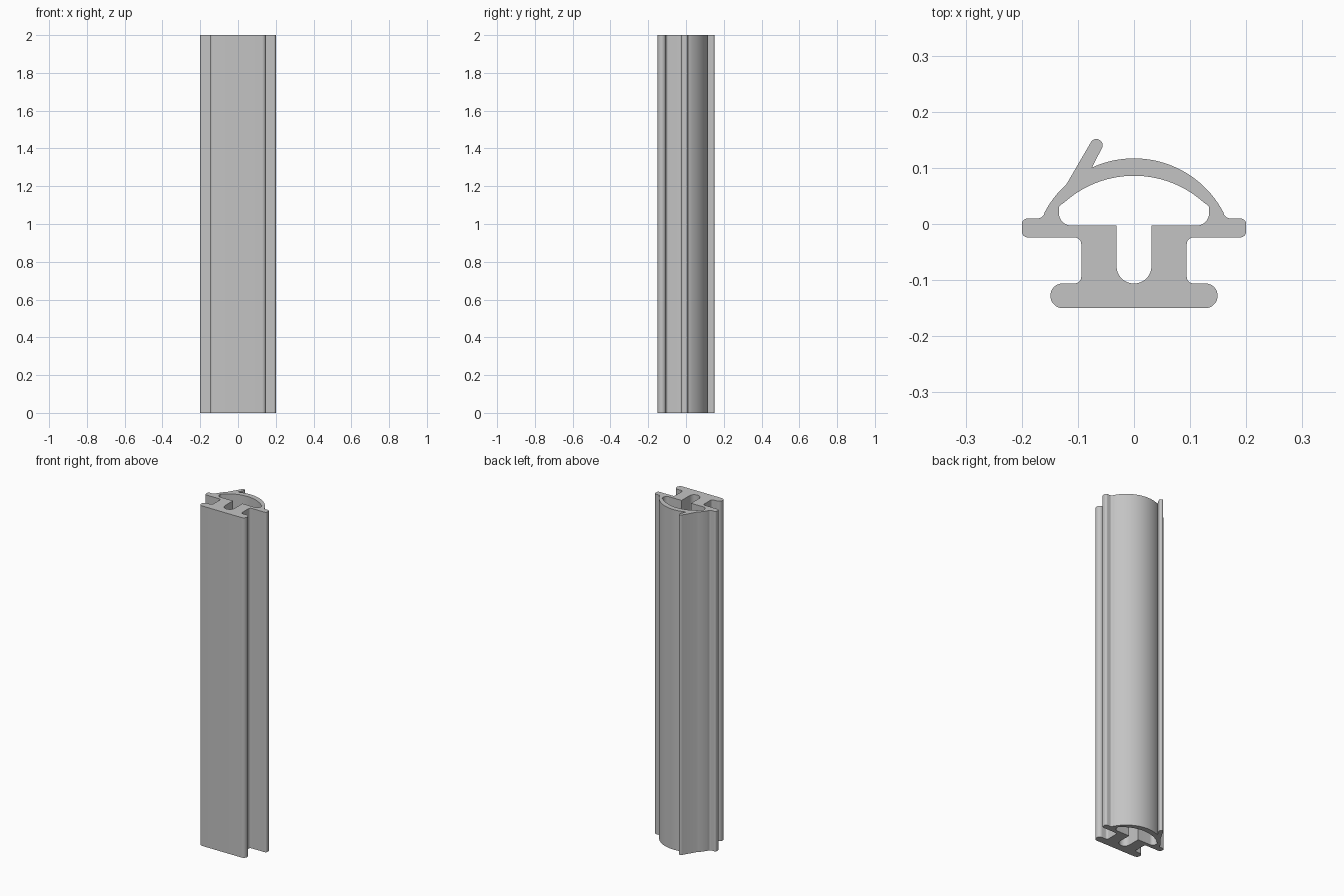
import bpy, bmesh
from math import sin, cos, tan, radians, ceil
from mathutils import Vector

cube = bpy.data.objects.get("Cube")
if cube:
    bpy.data.objects.remove(cube, do_unlink=True)

HEIGHT = 2.0


def rounded(corners):
    """Closed outline from (x, y, radius) corners, each rounded by an arc."""
    pts = []
    for i, (x, y, r) in enumerate(corners):
        p = Vector((x, y))
        if r == 0:
            pts.append(p)
            continue
        a = (Vector(corners[i - 1][:2]) - p).normalized()
        b = (Vector(corners[(i + 1) % len(corners)][:2]) - p).normalized()
        half = a.angle(b) / 2
        centre = p + (a + b).normalized() * (r / sin(half))
        start = p + a * (r / tan(half)) - centre
        end = p + b * (r / tan(half)) - centre
        sweep = start.angle(end)
        steps = max(3, ceil(sweep / radians(9)))
        for k in range(steps + 1):
            t = k / steps
            pts.append(centre + (start * sin((1 - t) * sweep) + end * sin(t * sweep)) / sin(sweep)
                       if sweep < 3.1 else centre + start.lerp(end, t))
    return pts


def arc(cy, r, a0, a1, steps):
    """Points on a circle centred on the profile axis."""
    angles = [radians(a0 + (a1 - a0) * k / steps) for k in range(steps + 1)]
    return [(r * cos(a), cy + r * sin(a), 0) for a in angles]


def mirrored(half):
    return [(-x, y, r) for x, y, r in reversed(half)]


# Outer outline: foot, web, flange, then the dome with its sealing fin
base = [(0.149, -0.15, 0.022), (0.149, -0.106, 0.0215), (0.094, -0.106, 0.012),
        (0.094, -0.024, 0.012), (0.2, -0.024, 0.011), (0.2, 0.01, 0.011),
        (0.163, 0.01, 0.012)]
fin = [(-0.0523, 0.1448, 0.0107), (-0.0713, 0.1552, 0.0107)]
dome = arc(-0.063, 0.18, 28, 114.6, 28) + fin + arc(-0.063, 0.18, 132, 152, 7)
outer = rounded(base + dome + mirrored(base))

# Inner outline: round-bottomed slot opening into the hollow under the dome
slot = [(0.031, -0.106, 0.0305), (0.031, -0.003, 0), (0.134, -0.003, 0.023),
        (0.134, 0.032, 0.009)]
inner = rounded(slot + arc(-0.1, 0.186, 48, 132, 28) + mirrored(slot))

# Fill between the outlines and extrude upwards
bm = bmesh.new()
edges = []
for outline in (outer, inner):
    verts = [bm.verts.new((p.x, p.y, 0)) for p in outline]
    edges += [bm.edges.new((v, verts[i - 1])) for i, v in enumerate(verts)]
bmesh.ops.triangle_fill(bm, edges=edges, use_beauty=True, use_dissolve=False)
result = bmesh.ops.extrude_face_region(bm, geom=bm.faces[:], use_keep_orig=True)
top = [g for g in result["geom"] if isinstance(g, bmesh.types.BMVert)]
bmesh.ops.translate(bm, verts=top, vec=(0, 0, HEIGHT))
bmesh.ops.recalc_face_normals(bm, faces=bm.faces[:])
mesh = bpy.data.meshes.new("seal_strip")
bm.to_mesh(mesh)
bm.free()
strip = bpy.data.objects.new("seal_strip", mesh)
bpy.context.collection.objects.link(strip)

# Plain grey material
grey = bpy.data.materials.new("grey")
grey.use_nodes = True
colour = (0.55, 0.55, 0.55, 1)
grey.diffuse_color = colour
grey.node_tree.nodes["Principled BSDF"].inputs["Base Color"].default_value = colour
mesh.materials.append(grey)

# Smooth curved walls, sharp ends and corners
bpy.ops.object.select_all(action="DESELECT")
strip.select_set(True)
bpy.context.view_layer.objects.active = strip
bpy.ops.object.shade_smooth_by_angle(angle=radians(30))
